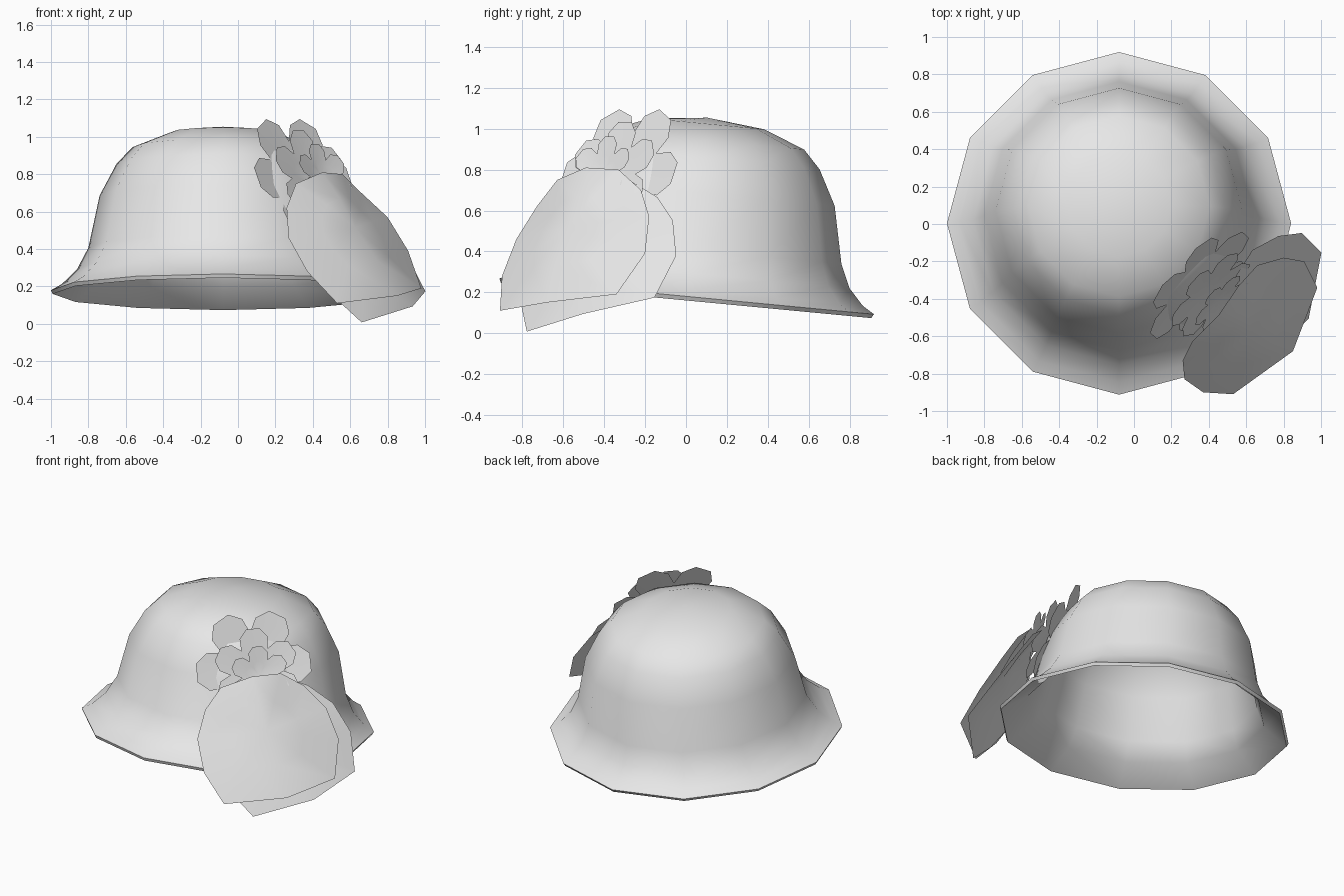
import bpy, bmesh, math
from mathutils import Matrix, Vector

cube = bpy.data.objects.get("Cube")
if cube:
    bpy.data.objects.remove(cube, do_unlink=True)

felt = bpy.data.materials.new("pale_grey_felt")
felt.use_nodes = True
GREY = (0.8, 0.8, 0.8, 1)
felt.diffuse_color = GREY
felt.node_tree.nodes["Principled BSDF"].inputs["Base Color"].default_value = GREY

# Trim plane axes: across, up and outward
OUT = Vector((0.67, -0.61, 0.43)).normalized()
ACROSS = Vector((-OUT.y * -1, OUT.x, 0))
ACROSS = Vector((0, 0, 1)).cross(OUT).normalized()
UP = OUT.cross(ACROSS)


def finish(bm, name, angle):
    mesh = bpy.data.meshes.new(name)
    bm.to_mesh(mesh)
    bm.free()
    mesh.materials.append(felt)
    obj = bpy.data.objects.new(name, mesh)
    bpy.context.collection.objects.link(obj)
    bpy.ops.object.select_all(action='DESELECT')
    obj.select_set(True)
    bpy.context.view_layer.objects.active = obj
    bpy.ops.object.shade_smooth_by_angle(angle=math.radians(angle))
    return obj


def dish(outline, centre, name, bulge):
    """Sheet made of an outline, a half-way ring and a centre."""
    bm = bmesh.new()
    outer = [bm.verts.new(p) for p in outline]
    inner = [bm.verts.new(Vector(p).lerp(centre, 0.5) + OUT * bulge) for p in outline]
    mid = bm.verts.new(centre)
    for i in range(len(outer)):
        j = (i + 1) % len(outer)
        bm.faces.new((outer[i], outer[j], inner[j], inner[i]))
        bm.faces.new((inner[i], inner[j], mid))
    bmesh.ops.recalc_face_normals(bm, faces=bm.faces)
    if sum((f.normal.dot(OUT) for f in bm.faces)) < 0:
        bmesh.ops.reverse_faces(bm, faces=bm.faces)
    return finish(bm, name, 60)


# Hat: twelve-sided lathe, outer crown and brim then the hollow lining
SIDES = 12
shell = [(0.91, 0), (0.92, 0.02), (0.86, 0.055), (0.78, 0.135), (0.72, 0.25),
         (0.66, 0.53), (0.57, 0.7), (0.485, 0.79), (0.28, 0.87)]
lining = [(r * 0.965, z - 0.025) for r, z in shell[3:]]
bm = bmesh.new()


def ring(r, z):
    shift = 0.02 * min(z / 0.25, 1)
    return [bm.verts.new((r * math.cos(math.tau * i / SIDES),
                          r * math.sin(math.tau * i / SIDES) + shift, z))
            for i in range(SIDES)]


def skin(rings, top):
    tip = bm.verts.new((0, 0.02, top))
    for a, b in zip(rings, rings[1:]):
        for i in range(SIDES):
            j = (i + 1) % SIDES
            bm.faces.new((a[i], a[j], b[j], b[i]))
    for i in range(SIDES):
        bm.faces.new((rings[-1][i], rings[-1][(i + 1) % SIDES], tip))


outside = [ring(r, z) for r, z in shell]
skin(outside, 0.9)
skin([outside[0]] + [ring(r, z) for r, z in lining], 0.87)
bmesh.ops.recalc_face_normals(bm, faces=bm.faces)
hat = finish(bm, "hat", 75)
hat.location = (-0.08, 0, 0.16)
hat.rotation_euler.x = -0.095

# Two overlapping broad leaves on the left front
leaf_outline = [(.45, -.49, .81), (.56, -.33, .8), (.66, -.22, .7), (.8, -.18, .57),
                (.91, -.2, .39), (.98, -.34, .19), (.85, -.68, .15), (.53, -.91, .11),
                (.37, -.9, .28), (.27, -.83, .46), (.26, -.73, .62), (.31, -.63, .75)]
leaf_outline = [Vector(p) for p in leaf_outline]
leaf_centre = sum(leaf_outline, Vector()) / len(leaf_outline) + OUT * 0.07
dish(leaf_outline, leaf_centre, "front_leaf", 0.01)

pivot = Vector((0.63, -0.16, 0.96))
swing = (Matrix.Translation(pivot - OUT * 0.08) @ Matrix.Rotation(0.1, 4, UP)
         @ Matrix.Rotation(0.18, 4, OUT) @ Matrix.Translation(-pivot))
dish([swing @ p for p in leaf_outline], swing @ leaf_centre, "back_leaf", 0.01)

# Three stacked six-petal blossoms
petal = [(-30, 0.6), (-22, 0.85), (-9, 1), (9, 1), (22, 0.85)]


def blossom(name, centre, radius, turn):
    centre = Vector(centre)
    points = []
    for k in range(6):
        for offset, reach in petal:
            a = math.radians(60 * k + offset + turn)
            points.append(centre + (ACROSS * math.cos(a) + UP * math.sin(a)) * radius * reach
                          + OUT * 0.03 * reach)
    dish(points, centre, name, 0)


blossom("large_blossom", (.33, -.31, .77), .37, 0)
blossom("middle_blossom", (.39, -.36, .77), .28, 30)
blossom("small_blossom", (.45, -.41, .78), .19, 30)
